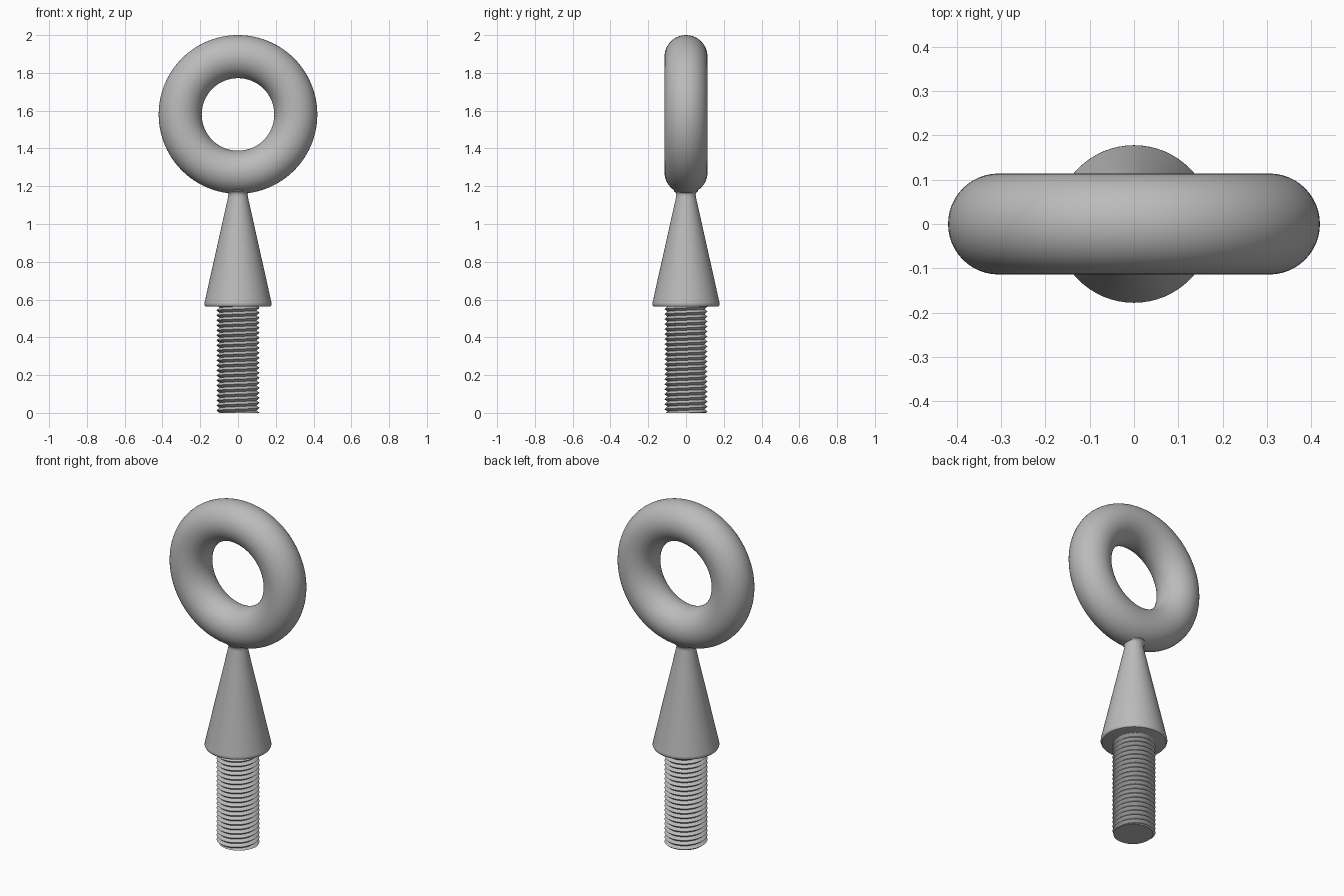
import bpy, bmesh
from math import pi, tau, sin, cos

cube = bpy.data.objects.get("Cube")
if cube:
    bpy.data.objects.remove(cube, do_unlink=True)

# Single plain metal colour
steel = bpy.data.materials.new("grey_steel")
steel.use_nodes = True
steel.diffuse_color = (0.5, 0.5, 0.5, 1)
steel.node_tree.nodes["Principled BSDF"].inputs["Base Color"].default_value = (0.5, 0.5, 0.5, 1)


def finish(obj, name):
    obj.name = name
    obj.data.materials.append(steel)
    bpy.ops.object.select_all(action="DESELECT")
    obj.select_set(True)
    bpy.context.view_layer.objects.active = obj
    bpy.ops.object.shade_smooth_by_angle(angle=pi / 6)


def from_bmesh(bm, name):
    bmesh.ops.recalc_face_normals(bm, faces=bm.faces)
    mesh = bpy.data.meshes.new(name)
    bm.to_mesh(mesh)
    bm.free()
    obj = bpy.data.objects.new(name, mesh)
    bpy.context.collection.objects.link(obj)
    finish(obj, name)


def lathe(profile, name, steps=64):
    bm = bmesh.new()
    verts = [bm.verts.new((r, 0, z)) for r, z in profile]
    edges = [bm.edges.new(pair) for pair in zip(verts, verts[1:])]
    bmesh.ops.spin(bm, geom=verts + edges, cent=(0, 0, 0), axis=(0, 0, 1),
                   angle=tau, steps=steps)
    bmesh.ops.remove_doubles(bm, verts=bm.verts, dist=1e-5)
    from_bmesh(bm, name)


def threaded_rod(name, crest, root, pitch, height, steps=64):
    # Helical V thread, trimmed flat at both ends
    bm = bmesh.new()
    rows = range(-4, int(2 * height / pitch) + 5)
    columns = []
    for i in range(steps):
        turn = i / steps
        column = {}
        for k in rows:
            z = min(max(pitch * (k / 2 + turn), 0), height)
            phase = (z / pitch - turn) % 1
            r = root + (crest - root) * abs(2 * phase - 1)
            column[k] = bm.verts.new((r * cos(tau * turn), r * sin(tau * turn), z))
        columns.append(column)
    for i in range(steps):
        here, there = columns[i], columns[(i + 1) % steps]
        shift = 2 if i == steps - 1 else 0
        for k in rows[:-3]:
            bm.faces.new((here[k], there[k + shift], there[k + 1 + shift], here[k + 1]))
    bmesh.ops.remove_doubles(bm, verts=bm.verts, dist=1e-5)
    loose = [v for v in bm.verts if not v.link_faces]
    bmesh.ops.delete(bm, geom=loose, context="VERTS")
    bmesh.ops.holes_fill(bm, edges=[e for e in bm.edges if e.is_boundary], sides=0)
    from_bmesh(bm, name)


# Ring standing upright, open to the front
bpy.ops.mesh.primitive_torus_add(major_radius=0.306, minor_radius=0.114,
                                 major_segments=96, minor_segments=48,
                                 location=(0, 0, 1.58), rotation=(pi / 2, 0, 0))
finish(bpy.context.object, "eye_ring")

# Tapered collar with a rounded base edge and a small fillet under the ring
lathe([(0, 0.562), (0.166, 0.562), (0.172, 0.564), (0.176, 0.569),
       (0.178, 0.576), (0.177, 0.585), (0.052, 1.145), (0.051, 1.158),
       (0.055, 1.167), (0.064, 1.174), (0.064, 1.2), (0, 1.2)], "tapered_collar")

# Threaded shank
threaded_rod("threaded_shank", crest=0.114, root=0.098, pitch=0.0265, height=0.565)
